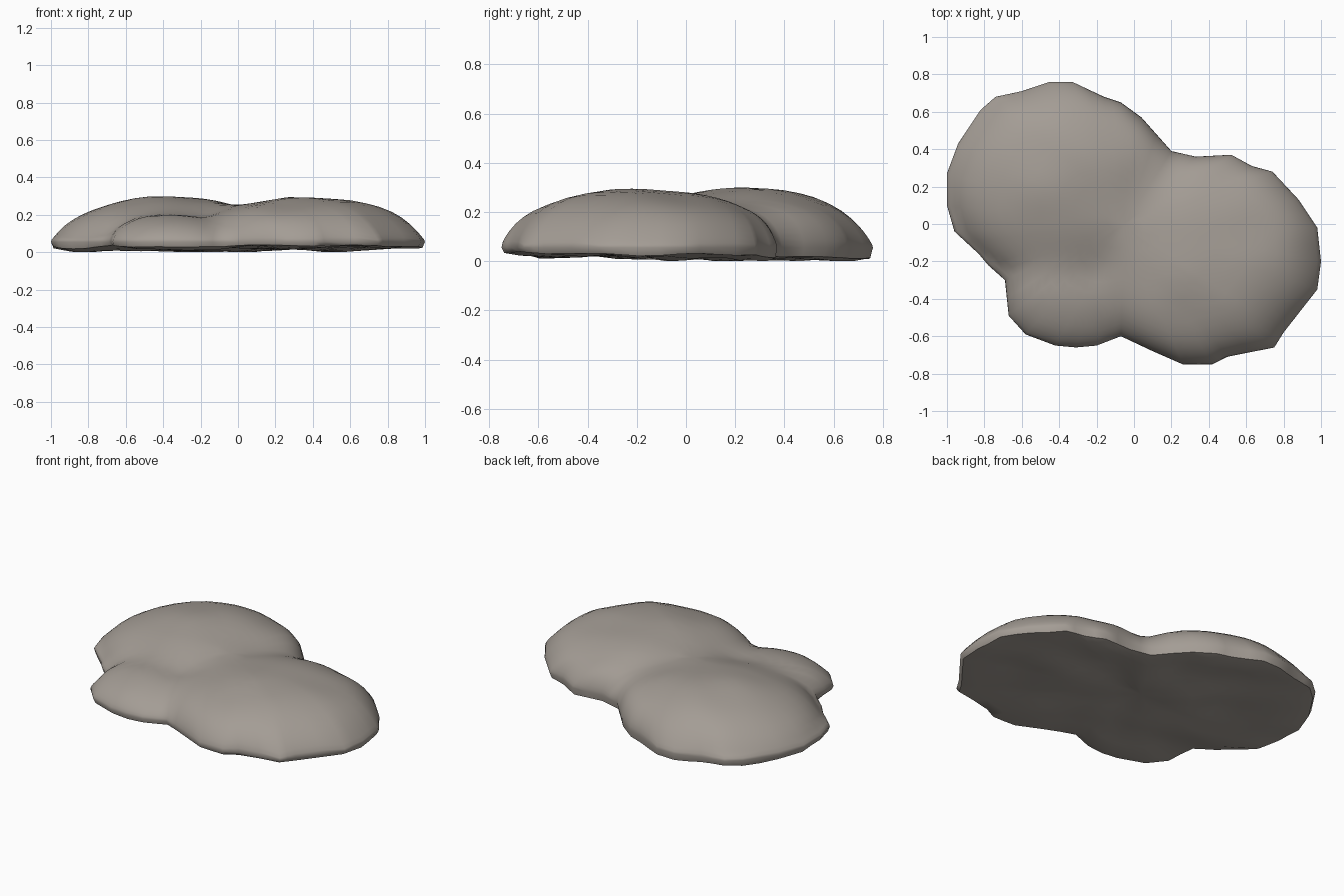
import bpy
import bmesh
import math
from mathutils import Vector, noise

cube = bpy.data.objects.get("Cube")
if cube:
    bpy.data.objects.remove(cube, do_unlink=True)

# Ground outline of the whole rock, counter-clockwise
OUTLINE = [
    (1, -.2), (.98, -.02), (.88, .13), (.74, .28), (.63, .31), (.52, .37),
    (.33, .36), (.2, .39), (.04, .57), (-.07, .65), (-.16, .68), (-.33, .76),
    (-.45, .76), (-.6, .71), (-.74, .68), (-.82, .61), (-.94, .43), (-1, .27),
    (-1, .1), (-.96, -.04), (-.83, -.16), (-.78, -.22), (-.69, -.3),
    (-.67, -.49), (-.58, -.59), (-.42, -.65), (-.31, -.66), (-.2, -.65),
    (-.07, -.6), (.1, -.68), (.26, -.75), (.42, -.75), (.5, -.71),
    (.75, -.66), (.8, -.58), (.98, -.35),
]
# Rounded lobes: centre x, centre y, radius x, radius y, height
LOBES = [
    (-.36, .22, .64, .55, .243),
    (.37, -.19, .64, .59, .24),
    (-.34, -.33, .39, .36, .145),
]
CENTRE = Vector((-.05, 0))
RIM = .055


def lump(x, y, size):
    """Gentle natural unevenness."""
    return size * noise.noise(Vector((x * 4, y * 4, 1.7)))


def top_height(x, y, s):
    """Softly blended lobes, rounded off towards the outline (s = 1)."""
    total = 0
    for cx, cy, rx, ry, height in LOBES:
        r = math.hypot((x - cx) / rx, (y - cy) / ry)
        total += (height * math.sqrt(max(.03, 1 - r ** 1.8))) ** 5
    edge = math.sqrt(max(0, 1 - s ** 14))
    return RIM + total ** (1 / 5) * edge + lump(x, y, .012) * edge


def under_height(x, y, s):
    """Uneven underside, lower at the back, inside a slightly raised rim."""
    rim = .025 + lump(x, y, .014)
    sag = .018 + lump(x, y, .03)
    return max(0, (rim if s > .97 else sag) - .013 * y)


# Outline refined so that each side has two segments
rim_points = []
for i, point in enumerate(OUTLINE):
    a = Vector(point)
    b = Vector(OUTLINE[(i + 1) % len(OUTLINE)])
    rim_points += [a, (a + b) / 2]

bm = bmesh.new()


def add_ring(s, height):
    ring = []
    for p in rim_points:
        q = CENTRE.lerp(p, s)
        ring.append(bm.verts.new((q.x, q.y, height(q.x, q.y, s))))
    return ring


def add_pole(height):
    x, y = CENTRE
    return bm.verts.new((x, y, height(x, y, 0)))


# Rings run from the crown to the rim, then under the rock
STEPS = 16
rings = [add_ring(math.sin(k / STEPS * math.pi / 2), top_height)
         for k in range(1, STEPS + 1)]
rings += [add_ring(s, under_height) for s in (.985, .9, .75, .6, .45, .3, .15)]

count = len(rim_points)
crown, base = add_pole(top_height), add_pole(under_height)
for i in range(count):
    j = (i + 1) % count
    bm.faces.new((crown, rings[0][i], rings[0][j]))
    bm.faces.new((base, rings[-1][j], rings[-1][i]))
    for upper, lower in zip(rings, rings[1:]):
        bm.faces.new((upper[i], lower[i], lower[j], upper[j]))
bmesh.ops.recalc_face_normals(bm, faces=bm.faces)

mesh = bpy.data.meshes.new("rock_cluster")
bm.to_mesh(mesh)
bm.free()
rock = bpy.data.objects.new("rock_cluster", mesh)
bpy.context.collection.objects.link(rock)

# Warm grey stone
stone = bpy.data.materials.new("warm_grey_stone")
stone.use_nodes = True
colour = (.37, .335, .3, 1)
stone.diffuse_color = colour
stone.node_tree.nodes["Principled BSDF"].inputs["Base Color"].default_value = colour
mesh.materials.append(stone)

# Smooth shading with a crisp lower rim
bpy.ops.object.select_all(action="DESELECT")
rock.select_set(True)
bpy.context.view_layer.objects.active = rock
bpy.ops.object.shade_smooth_by_angle(angle=math.radians(50))
